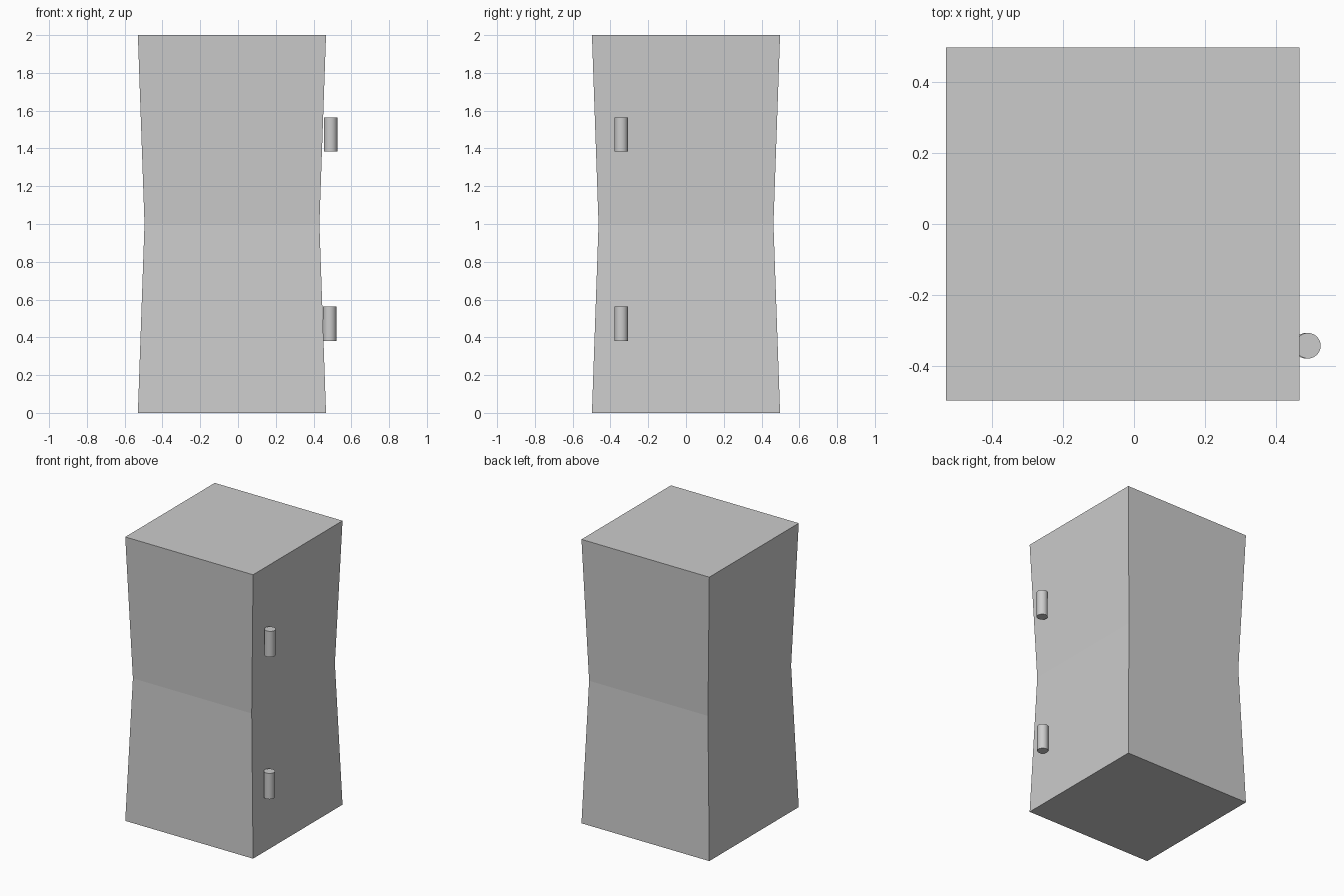
import bpy, bmesh

if "Cube" in bpy.data.objects:
    bpy.data.objects.remove(bpy.data.objects["Cube"])

CX = -0.032  # body centre in x; hinges stick out on the right


def body():
    # waisted square box: three square rings joined into a closed shell
    bm = bmesh.new()
    rings = []
    for z, h in ((0, 0.498), (1, 0.463), (2, 0.498)):
        rings.append([bm.verts.new((CX + sx * h, sy * h, z))
                      for sx, sy in ((-1, -1), (1, -1), (1, 1), (-1, 1))])
    for a, b in zip(rings, rings[1:]):
        for i in range(4):
            j = (i + 1) % 4
            bm.faces.new((a[i], a[j], b[j], b[i]))
    bm.faces.new(rings[0][::-1])
    bm.faces.new(rings[-1])
    mesh = bpy.data.meshes.new("cabinet_body")
    bm.to_mesh(mesh)
    bm.free()
    bpy.context.collection.objects.link(bpy.data.objects.new("cabinet_body", mesh))


def hinge(name, x, z):
    # upright hinge barrel on the right side
    bpy.ops.mesh.primitive_cylinder_add(vertices=32, radius=0.036, depth=0.182,
                                        location=(x, -0.343, z))
    bpy.context.object.name = name
    bpy.ops.object.shade_smooth_by_angle()


body()
hinge("upper_hinge", 0.490, 1.474)
hinge("lower_hinge", 0.485, 0.472)
